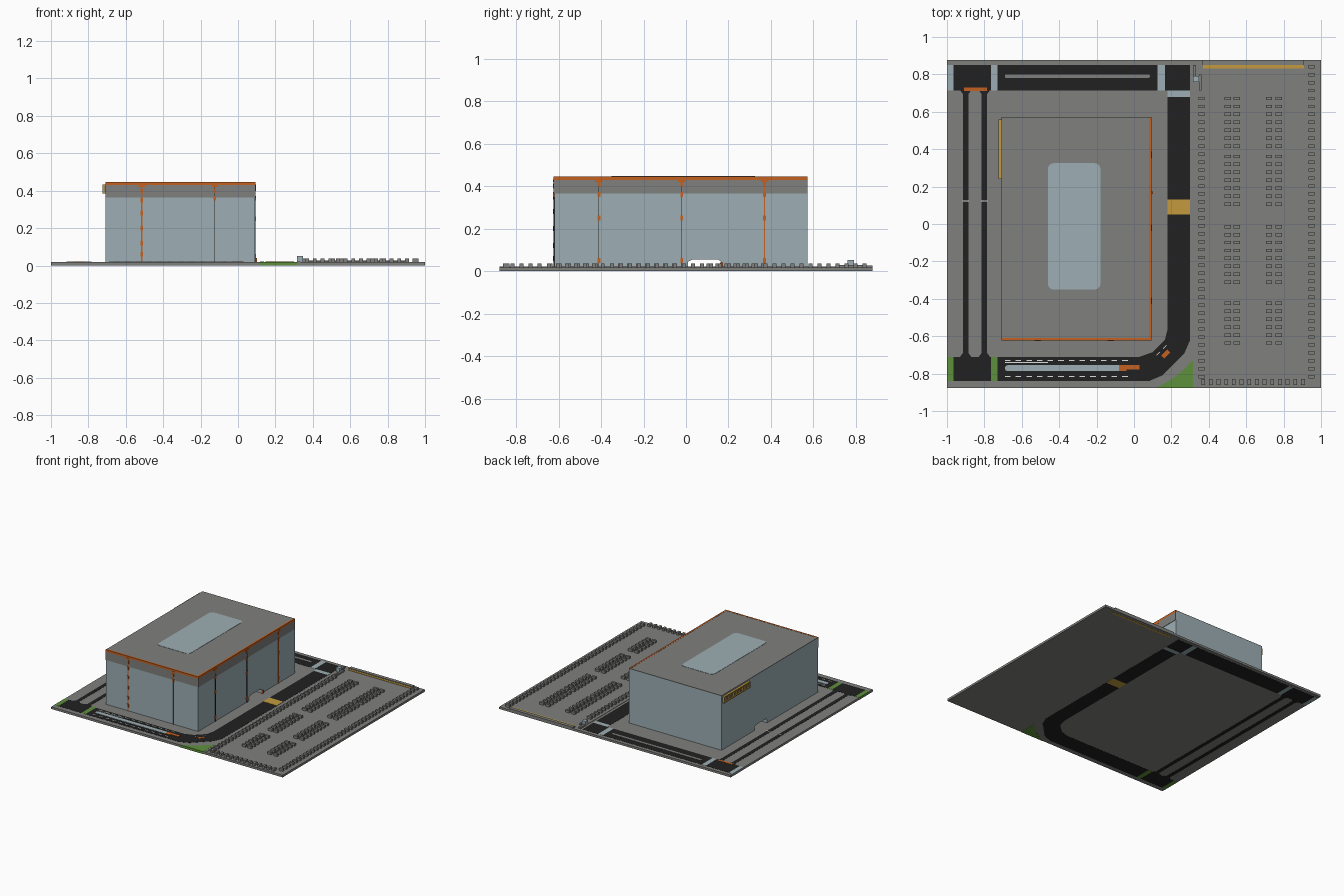
import bpy
import bmesh
import math

default_cube = bpy.data.objects.get("Cube")
if default_cube:
    bpy.data.objects.remove(default_cube, do_unlink=True)


def make_material(name, red, green, blue):
    material = bpy.data.materials.new(name)
    material.use_nodes = True
    colour = (red, green, blue, 1)
    material.diffuse_color = colour
    shader = material.node_tree.nodes["Principled BSDF"]
    shader.inputs["Base Color"].default_value = colour
    shader.inputs["Roughness"].default_value = 0.8
    return material


concrete = make_material("concrete grey", .215, .215, .21)
glass = make_material("pale blue glass", .34, .43, .46)
asphalt = make_material("asphalt black", .015, .015, .015)
orange = make_material("orange trim", .56, .12, .015)
yellow = make_material("ochre yellow", .55, .33, .05)
grass = make_material("grass green", .11, .28, .045)
white = make_material("line white", .75, .75, .75)

GROUND = .018
PAVED = .019
LINE = .021


def finish(name, mesh_data, material):
    bmesh.ops.recalc_face_normals(mesh_data, faces=mesh_data.faces)
    mesh = bpy.data.meshes.new(name)
    mesh_data.to_mesh(mesh)
    mesh_data.free()
    mesh.materials.append(material)
    part = bpy.data.objects.new(name, mesh)
    bpy.context.collection.objects.link(part)
    return part


def boxes(name, material, bottom, top, *rectangles):
    """Upright boxes, each given as left, right, front, back."""
    mesh_data = bmesh.new()
    for left, right, front, back in rectangles:
        corners = bmesh.ops.create_cube(mesh_data, size=1)["verts"]
        for corner in corners:
            corner.co.x = right if corner.co.x > 0 else left
            corner.co.y = back if corner.co.y > 0 else front
            corner.co.z = top if corner.co.z > 0 else bottom
    return finish(name, mesh_data, material)


def prism(name, material, outline, offset):
    """Extrude a closed outline of points along an offset."""
    mesh_data = bmesh.new()
    face = mesh_data.faces.new([mesh_data.verts.new(point) for point in outline])
    result = bmesh.ops.extrude_face_region(mesh_data, geom=[face], use_keep_orig=True)
    moved = [item for item in result["geom"] if isinstance(item, bmesh.types.BMVert)]
    bmesh.ops.translate(mesh_data, verts=moved, vec=offset)
    return finish(name, mesh_data, material)


def rounded_plate(name, material, rectangle, radius, bottom, top):
    left, right, front, back = rectangle
    centres = [(right - radius, back - radius), (left + radius, back - radius),
               (left + radius, front + radius), (right - radius, front + radius)]
    outline = []
    for quarter, (x, y) in enumerate(centres):
        for step in range(7):
            angle = (quarter + step / 6) * math.pi / 2
            outline.append((x + radius * math.cos(angle),
                            y + radius * math.sin(angle), bottom))
    return prism(name, material, outline, (0, 0, top - bottom))


# Ground slab, with roads let in through its full depth
boxes("ground_slab", concrete, .001, GROUND, (-1, 1, -.877, .877))
NORTH = (.715, .85)
SOUTH = (-.84, -.71)
boxes("back_road", asphalt, 0, PAVED,
      (-.965, -.765, *NORTH), (-.73, .125, *NORTH), (.165, .3, *NORTH))
boxes("side_road", asphalt, 0, PAVED, (.18, .3, -.56, .05), (.18, .3, .13, .68))
boxes("front_road", asphalt, 0, PAVED, (-.965, -.765, *SOUTH), (-.73, .03, *SOUTH))
bend = [(.3, -.56), (.18, -.56), (.165, -.62), (.1, -.685), (.03, -.71),
        (.03, -.84), (.08, -.84), (.15, -.81), (.27, -.69), (.3, -.62)]
prism("road_bend", asphalt, [(x, y, 0) for x, y in bend], (0, 0, PAVED))

# Twin lanes on the outer side, flared at both ends
for lane, x in enumerate((-.9, -.8)):
    boxes(f"narrow_lane_{lane}", asphalt, 0, PAVED, (x - .015, x + .015, -.71, .715))
    boxes(f"lane_tick_{lane}", white, PAVED, LINE, (x - .017, x + .017, .12, .126))
    for end, y, inward in (("front", -.71, .02), ("back", .715, -.02)):
        flare = [(x - .03, y, 0), (x + .03, y, 0),
                 (x + .015, y + inward, 0), (x - .015, y + inward, 0)]
        prism(f"lane_flare_{end}_{lane}", asphalt, flare, (0, 0, PAVED))
boxes("lane_stop_bar", orange, PAVED, LINE, (-.91, -.785, .712, .73))

# Crossings and lawns
boxes("pale_crossings", glass, 0, PAVED, (-1, -.965, *NORTH), (-.765, -.73, *NORTH),
      (.125, .165, *NORTH), (.18, .3, .68, .715))
boxes("yellow_crossing", yellow, 0, LINE, (.18, .3, .05, .13))
boxes("lawn_strips", grass, 0, PAVED, (-1, -.965, *SOUTH), (-.765, -.73, *SOUTH))
lawn = [(.315, -.878), (.315, -.73), (.27, -.775), (.21, -.825), (.115, -.878)]
prism("corner_lawn", grass, [(x, y, 0) for x, y in lawn], (0, 0, PAVED))

# Medians and painted road lines
rounded_plate("back_median", concrete, (-.69, .085, .78, .8), .009, PAVED, LINE)
rounded_plate("front_median", glass, (-.69, -.06, -.787, -.755), .015, PAVED, LINE)
boxes("median_nose", orange, PAVED, LINE + .001,
      (-.08, .03, -.778, -.755), (-.08, -.04, -.787, -.77))
boxes("front_solid_line", white, PAVED, LINE, (-.69, -.46, -.743, -.739))
dashes = []
for row in (-.73, -.815):
    for index in range(12):
        start = -.69 + index * .057
        dashes.append((start, start + .03, row - .003, row + .003))
boxes("front_road_dashes", white, PAVED, LINE, *dashes)
marker = boxes("bend_marker", orange, PAVED, LINE, (-.022, .022, -.011, .011))
marker.location = (.17, -.695, 0)
marker.rotation_euler.z = math.radians(45)
bend_lines = boxes("bend_dashes", white, PAVED, LINE,
                   (-.04, -.015, .028, .033), (.01, .035, .028, .033))
bend_lines.location = marker.location
bend_lines.rotation_euler = marker.rotation_euler

# Parking lot: low stall blocks in columns, a front row and an edge strip
PITCH = .0425


def stall_column(left, first, count):
    return [(left, left + .033, first - index * PITCH - .018, first - index * PITCH)
            for index in range(count)]


stalls = stall_column(.345, .68, 36) + stall_column(.932, .85, 40)
for column in (.485, .533, .705, .757):
    for first, count in ((.68, 7), (.37, 7), (-.005, 8), (-.415, 6)):
        stalls += stall_column(column, first, count)
for index in range(14):
    x = .36 + index * .041
    stalls.append((x, x + .02, -.862, -.83))
boxes("parking_stalls", concrete, GROUND, .037, *stalls)
boxes("parking_edge_strip", yellow, 0, LINE, (.37, .91, .832, .85))
boxes("parking_back_kerb", concrete, GROUND, .027, (.365, .91, .85, .877))
boxes("lot_divider", concrete, GROUND, LINE, (.318, .335, -.877, .85))
boxes("entry_booth", glass, GROUND, .052, (.315, .347, .76, .79))
boxes("entry_barriers", concrete, GROUND, .03,
      (.315, .332, .79, .85), (.347, .362, .715, .8))

# Hall: notched cross-section swept through, leaving a low passage
LEFT, RIGHT, FRONT, BACK, TOP = -.708, .09, -.62, .572, .445
section = [(FRONT, GROUND), (.01, GROUND), (.01, .045), (.03, .055), (.15, .055),
           (.165, .045), (.165, GROUND), (BACK, GROUND), (BACK, .44), (FRONT, .44)]
prism("hall_walls", glass, [(LEFT, y, z) for y, z in section], (RIGHT - LEFT, 0, 0))
boxes("hall_roof", concrete, .44, TOP, (LEFT, RIGHT, FRONT, BACK))
rounded_plate("roof_skylight", glass, (-.46, -.18, -.35, .325), .03, TOP, TOP + .002)
boxes("passage_post", orange, GROUND, .04, (RIGHT, RIGHT + .012, .16, .175))

# Grey fascia and orange rim on the two main sides
SKIN = .003
boxes("wall_fascia", concrete, .365, .43, (LEFT, RIGHT + SKIN, FRONT - SKIN, FRONT),
      (RIGHT, RIGHT + SKIN, FRONT, BACK))
boxes("roof_rim", orange, .43, TOP + .001,
      (LEFT, RIGHT + SKIN, FRONT - SKIN, FRONT + .01),
      (RIGHT - .01, RIGHT + SKIN, FRONT, BACK))

# Wall joints with orange brackets
PROUD = .005


def joint(name, along_front, centre, line_material, line_width, brackets):
    def strip(part, material, width, bottom, top, depth):
        span = (centre - width / 2, centre + width / 2)
        if along_front:
            rectangle = (*span, FRONT - depth, FRONT)
        else:
            rectangle = (RIGHT, RIGHT + depth, *span)
        boxes(f"{name}_{part}", material, bottom, top, rectangle)

    strip("line", line_material, line_width, GROUND, .43, PROUD - .001)
    strip("cap", orange, .035, .42, .432, PROUD)
    for index, height in enumerate(brackets):
        strip(f"bracket_{index}", orange, .014, height - .012, height + .012, PROUD)


joint("front_joint_a", True, -.515, orange, .008, (.06, .12, .2, .28, .35, .4))
joint("front_joint_b", True, -.125, asphalt, .003, (.36, .4))
for label, y in (("a", -.41), ("b", -.02)):
    joint(f"side_joint_{label}", False, y, asphalt, .003, (.05, .25, .36, .41))
joint("side_joint_c", False, .37, orange, .005, (.05, .25, .36, .41))

# Wall sign: framed panel of plain cells on the outer wall
boxes("sign_rails", yellow, .385, .393, (LEFT - .016, LEFT, .24, .56))
boxes("sign_top_rail", yellow, .426, .434, (LEFT - .016, LEFT, .24, .56))
boxes("sign_backing", concrete, .393, .426, (LEFT - .006, LEFT, .24, .56))
bars = [(LEFT - .016, LEFT, .24 + index * .039, .248 + index * .039)
        for index in range(9)]
boxes("sign_bars", yellow, .385, .434, *bars)
